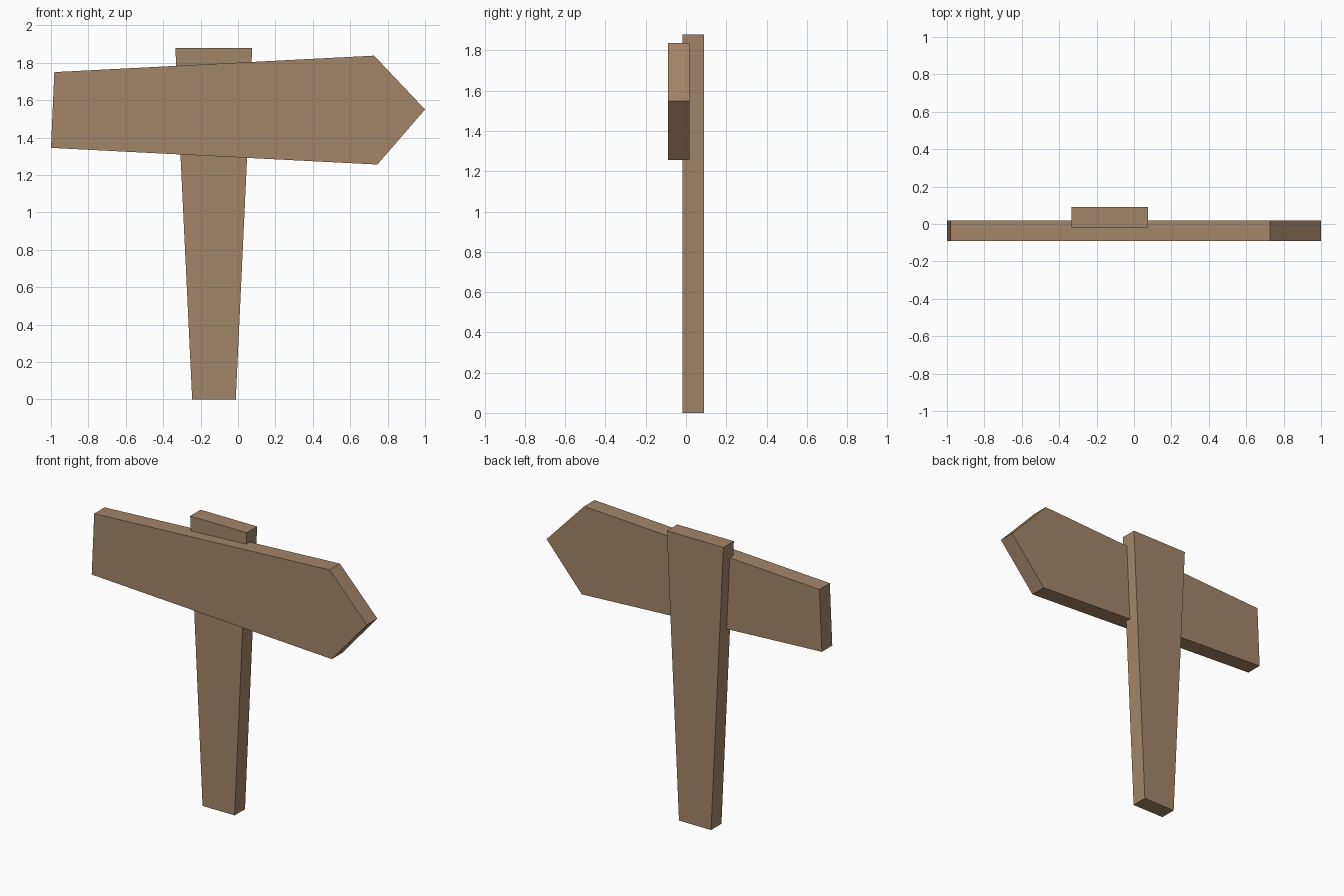
import bpy

if "Cube" in bpy.data.objects:
    bpy.data.objects.remove(bpy.data.objects["Cube"])

# Single wood colour
wood = bpy.data.materials.new("brown wood")
wood.diffuse_color = (0.37, 0.235, 0.14, 1)
wood.use_nodes = True
wood.node_tree.nodes["Principled BSDF"].inputs["Base Color"].default_value = wood.diffuse_color


def plank(name, profile, y_front, y_back):
    """Extrude an x-z outline (counter-clockwise from the front) along y."""
    n = len(profile)
    verts = [(x, y, z) for y in (y_front, y_back) for x, z in profile]
    faces = [list(range(n)), list(range(2 * n - 1, n - 1, -1))]
    faces += [[i, i + n, (i + 1) % n + n, (i + 1) % n] for i in range(n)]
    mesh = bpy.data.meshes.new(name)
    mesh.from_pydata(verts, [], faces)
    mesh.materials.append(wood)
    obj = bpy.data.objects.new(name, mesh)
    bpy.context.collection.objects.link(obj)
    return obj


# Post, widening towards the top
plank("post", [(-0.245, 0), (-0.012, 0), (0.076, 1.88), (-0.335, 1.88)],
      -0.018, 0.09)

# Arrow-shaped board, let into the front of the post
plank("arrow_board", [(-1, 1.345), (0.745, 1.256), (1, 1.55),
                      (0.728, 1.838), (-0.982, 1.75)], -0.09, 0.018)
